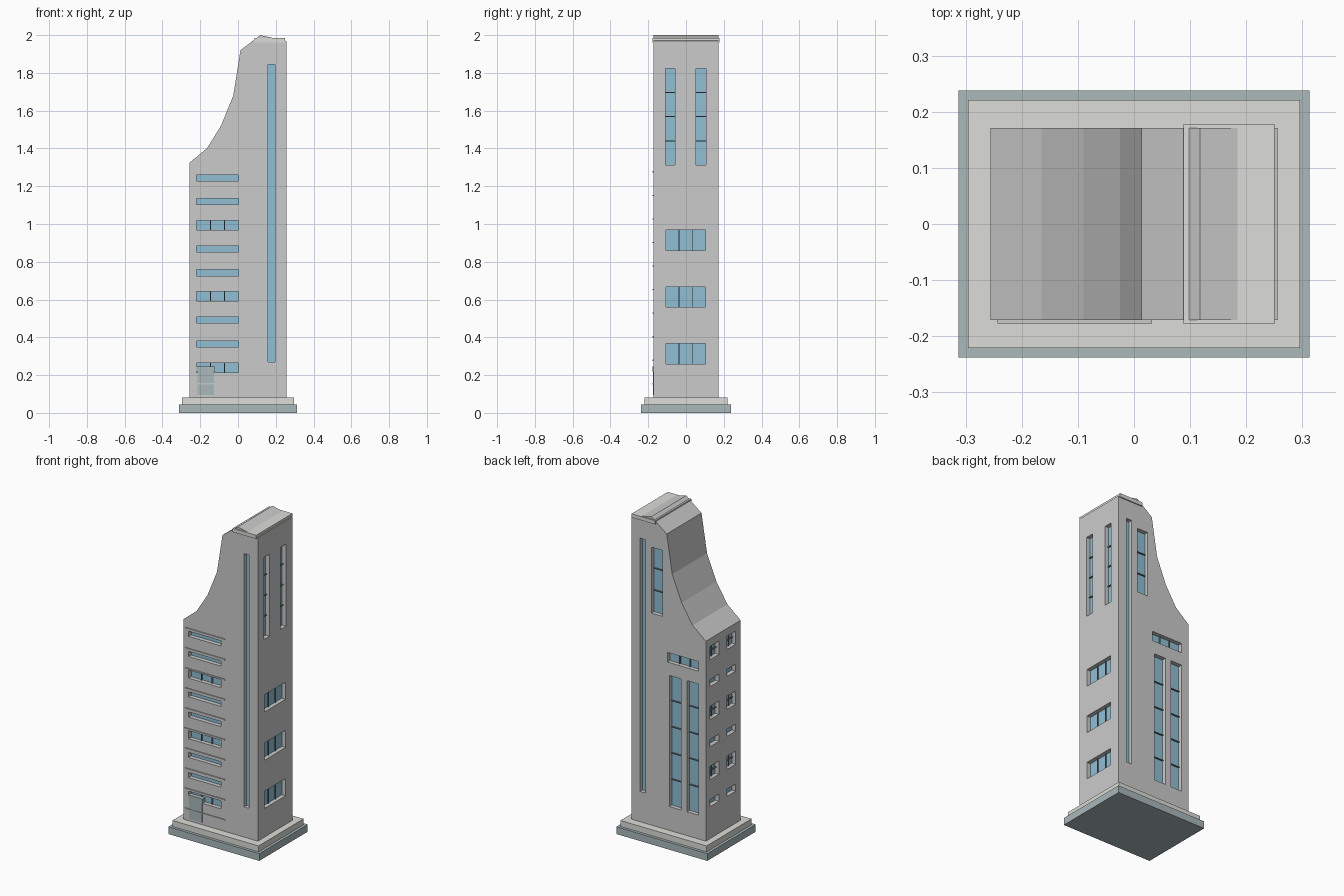
import bpy, bmesh
from mathutils import Matrix, Vector

if "Cube" in bpy.data.objects:
    bpy.data.objects.remove(bpy.data.objects["Cube"])

def material(name, rgb):
    m = bpy.data.materials.new(name)
    m.diffuse_color = (*rgb, 1)
    m.use_nodes = True
    m.node_tree.nodes["Principled BSDF"].inputs["Base Color"].default_value = m.diffuse_color
    return m

GLASS = material("glass", (0.28, 0.52, 0.66))
SLATE = material("slate", (0.40, 0.48, 0.50))
DARK = material("mullion_grey", (0.18, 0.22, 0.24))
STONE = material("stone", (0.65, 0.67, 0.65))
PALE = material("pale_stone", (0.72, 0.72, 0.68))

def finish(name, bm, mat=None):
    me = bpy.data.meshes.new(name)
    bmesh.ops.recalc_face_normals(bm, faces=bm.faces)
    bm.to_mesh(me)
    bm.free()
    ob = bpy.data.objects.new(name, me)
    bpy.context.collection.objects.link(ob)
    if mat:
        me.materials.append(mat)
    return ob

def add_box(bm, lo, hi):
    lo, hi = Vector(lo), Vector(hi)
    mat = Matrix.Translation((lo + hi) / 2) @ Matrix.Diagonal((*(hi - lo), 1))
    bmesh.ops.create_cube(bm, size=1, matrix=mat)

def box(name, lo, hi, mat=None):
    bm = bmesh.new()
    add_box(bm, lo, hi)
    return finish(name, bm, mat)

X, Y, DEPTH = 0.256, 0.171, 0.03

# Stepped plinth
box("lower_plinth", (-0.313, -0.238, 0), (0.313, 0.238, 0.045), SLATE)
box("upper_plinth", (-0.296, -0.221, 0.045), (0.296, 0.221, 0.082), PALE)

# Tower body: swept profile extruded along y
profile = [(-X, 0.08), (X, 0.08), (X, 1.969), (0.118, 2.0), (0.013, 1.92),
           (-0.025, 1.68), (-0.09, 1.52), (-0.165, 1.40), (-X, 1.325)]
bm = bmesh.new()
face = bm.faces.new([bm.verts.new((x, -Y, z)) for x, z in profile])
ext = bmesh.ops.extrude_face_region(bm, geom=[face])
bmesh.ops.translate(bm, vec=(0, 2 * Y, 0),
                    verts=[v for v in ext["geom"] if isinstance(v, bmesh.types.BMVert)])
tower = finish("tower", bm, STONE)

# Roof cap slab
box("roof_cap", (0.088, -0.178, 1.962), (0.25, 0.178, 1.985), PALE)

# Windows: side, u range, z range, pane columns, pane rows
windows = [("front", 0.16, 0.197, 0.27, 1.845, 1, 1),
           ("back", 0.16, 0.197, 0.27, 1.845, 1, 1),
           ("back", 0.043, 0.118, 1.40, 1.81, 1, 3),
           ("back", -0.205, 0.008, 1.125, 1.185, 3, 1),
           ("back", -0.086, -0.005, 0.23, 1.045, 1, 5),
           ("back", -0.205, -0.127, 0.23, 1.045, 1, 5)]
for i in range(9):
    c, h = 0.24 + 0.1255 * i, 0.025 if i % 3 == 0 else 0.016
    windows.append(("front", -0.22, 0.002, c - h, c + h, 3 if i % 3 == 0 else 1, 1))
for i in range(3):
    z = 0.26 + 0.3 * i
    windows.append(("right", -0.105, 0.102, z, z + 0.107, 3, 1))
for y in (-0.109, 0.054):
    windows.append(("right", y, y + 0.052, 1.313, 1.823, 1, 4))
for i in range(6):
    c, tall = 0.303 + 0.1865 * i, i % 2
    h = 0.041 if tall else 0.022
    for y in (-0.122, 0.042):
        windows.append(("left", y, y + 0.086, c - h, c + h, 1 + tall, 1 + tall))

def wall_box(bm, side, u0, u1, z0, z1, d0, d1):
    """Box on a wall, between depths d0 and d1 measured inward."""
    s = 1 if side in ("back", "right") else -1
    w = Y if side in ("front", "back") else X
    a, b = sorted((s * (w - d0), s * (w - d1)))
    if side in ("front", "back"):
        add_box(bm, (u0, a, z0), (u1, b, z1))
    else:
        add_box(bm, (a, u0, z0), (b, u1, z1))

cut, glass, bars = bmesh.new(), bmesh.new(), bmesh.new()
T = 0.0025
for side, u0, u1, z0, z1, cols, rows in windows:
    wall_box(cut, side, u0, u1, z0, z1, -0.02, DEPTH)
    wall_box(glass, side, u0, u1, z0, z1, DEPTH - 0.004, DEPTH + 0.002)
    for i in range(1, cols):
        u = u0 + (u1 - u0) * i / cols
        wall_box(bars, side, u - T, u + T, z0, z1, DEPTH - 0.012, DEPTH)
    for i in range(1, rows):
        z = z0 + (z1 - z0) * i / rows
        wall_box(bars, side, u0, u1, z - T, z + T, DEPTH - 0.012, DEPTH)
finish("window_glass", glass, GLASS)
finish("window_mullions", bars, DARK)

# Carve the recesses out of the tower
cutter = finish("recess_cutter", cut)
cutter.hide_render = True
cutter.hide_viewport = True
cutter.display_type = 'WIRE'
mod = tower.modifiers.new("recesses", 'BOOLEAN')
mod.operation, mod.solver, mod.object = 'DIFFERENCE', 'EXACT', cutter

# Thin floor ledges on the front
bm = bmesh.new()
for i in range(10):
    z = 0.154 + 0.1247 * i
    add_box(bm, (-0.243, -0.177, z - 0.003), (0.032, -Y + 0.002, z + 0.003))
finish("floor_ledges", bm, STONE)

# Entrance door and its lintel
box("door", (-0.214, -0.174, 0.095), (-0.126, -Y + 0.004, 0.22), SLATE)
box("door_lintel", (-0.219, -0.177, 0.218), (-0.121, -Y + 0.02, 0.245), SLATE)
